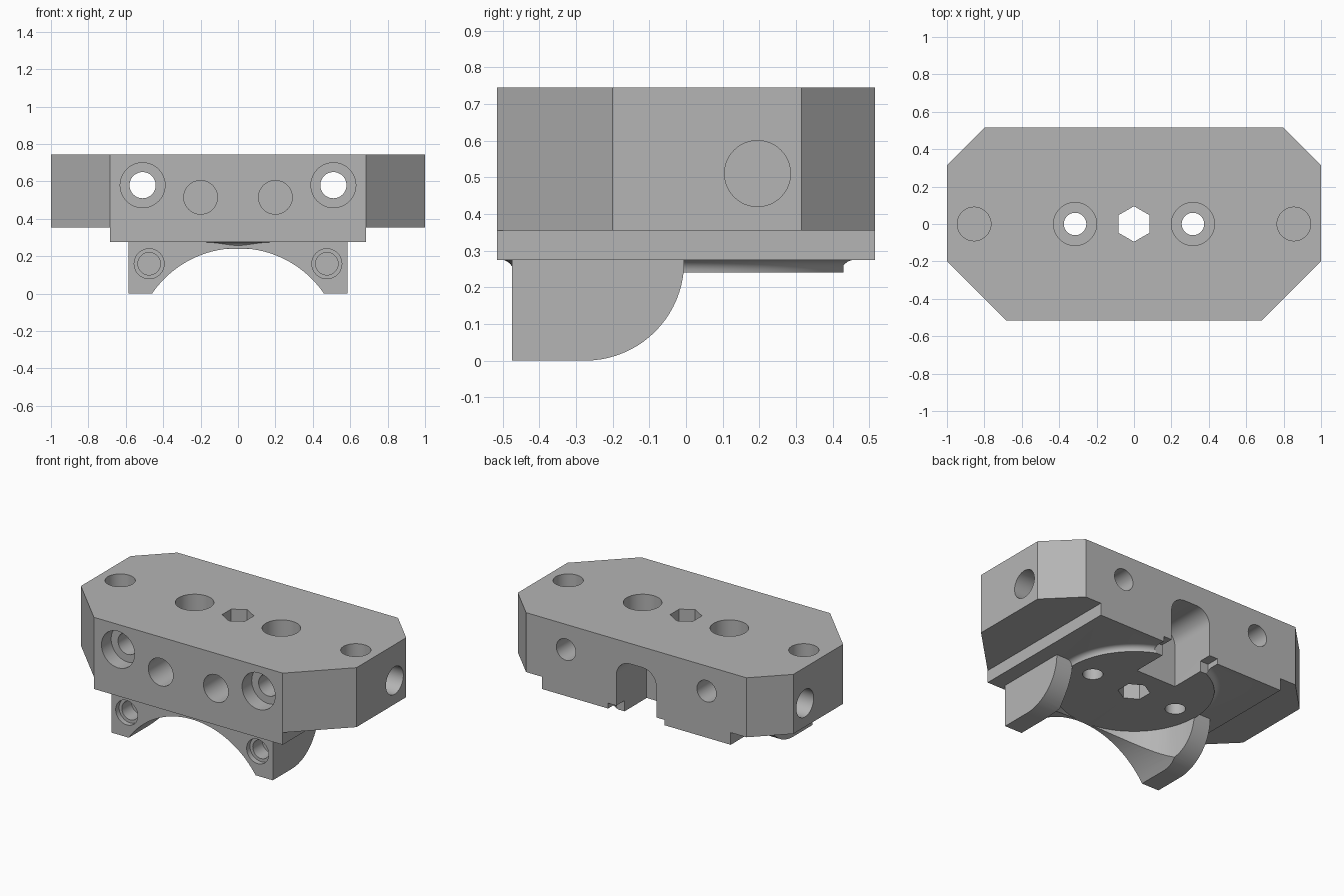
import bpy, bmesh, math
from mathutils import Vector, Matrix

if "Cube" in bpy.data.objects:
    bpy.data.objects.remove(bpy.data.objects["Cube"])

grey = bpy.data.materials.new("machined_grey")
grey.use_nodes = True
colour = (0.46, 0.46, 0.46, 1)
grey.diffuse_color = colour
grey.node_tree.nodes["Principled BSDF"].inputs["Base Color"].default_value = colour

X, Y, Z = Vector((1, 0, 0)), Vector((0, 1, 0)), Vector((0, 0, 1))


def make(name, bm):
    bmesh.ops.recalc_face_normals(bm, faces=bm.faces)
    mesh = bpy.data.meshes.new(name)
    bm.to_mesh(mesh)
    bm.free()
    mesh.materials.append(grey)
    ob = bpy.data.objects.new(name, mesh)
    bpy.context.collection.objects.link(ob)
    return ob


def prism(name, points, origin, u, v, depth):
    """Extrude a flat outline, drawn along u and v, by the vector depth."""
    bm = bmesh.new()
    face = bm.faces.new([bm.verts.new(Vector(origin) + u * a + v * b) for a, b in points])
    new = bmesh.ops.extrude_face_region(bm, geom=[face])["geom"]
    bmesh.ops.translate(bm, vec=depth, verts=[g for g in new if isinstance(g, bmesh.types.BMVert)])
    return make(name, bm)


def box(name, low, high):
    (a, b, c), (d, e, f) = low, high
    return prism(name, [(a, b), (d, b), (d, e), (a, e)], (0, 0, c), X, Y, Z * (f - c))


def drill(start, direction, radius, depth, end_radius=None, sides=48):
    """Round cutter that enters at start and runs along direction."""
    bm = bmesh.new()
    turn = direction.to_track_quat('Z', 'Y').to_matrix().to_4x4()
    place = Matrix.Translation(Vector(start) + direction * depth / 2) @ turn
    bmesh.ops.create_cone(bm, cap_ends=True, segments=sides, radius1=radius,
                          radius2=end_radius or radius, depth=depth, matrix=place)
    return make("cutter", bm)


def combine(target, tool, operation='DIFFERENCE'):
    mod = target.modifiers.new("combine", 'BOOLEAN')
    mod.operation, mod.solver, mod.object = operation, 'EXACT', tool
    bpy.context.view_layer.update()
    graph = bpy.context.evaluated_depsgraph_get()
    mesh = bpy.data.meshes.new_from_object(target.evaluated_get(graph))
    target.modifiers.clear()
    target.data = mesh
    bpy.data.objects.remove(tool)


def arc(cx, cy, r, start, end, steps):
    angles = [math.radians(start + (end - start) * i / steps) for i in range(steps + 1)]
    return [(cx + r * math.cos(t), cy + r * math.sin(t)) for t in angles]


# Main block: chamfered plate with stepped undersides at both ends
right_half = [(0.685, -0.515), (1, -0.2), (1, 0.315), (0.8, 0.515)]
outline = right_half + [(-x, y) for x, y in reversed(right_half)]
block = prism("mounting_block", outline, (0, 0, 0.275), X, Y, Z * 0.47)
for s in (-1, 1):
    combine(block, box("cutter", (min(s * 0.685, s * 1.2), -0.7, 0.1),
                       (max(s * 0.685, s * 1.2), 0.7, 0.355)))

# Saddle clamp with rounded back, arched underside and round pocket
side = [(-0.475, 0.3), (-0.475, 0)] + arc(-0.275, 0.27, 0.27, -90, 0, 20) + [(-0.005, 0.3)]
saddle = prism("saddle_clamp", side, (-0.585, 0, 0), Y, Z, X * 1.17)
rise, half = 0.243, 0.46
arch_r = (half ** 2 + rise ** 2) / (2 * rise)
combine(saddle, drill((0, -0.8, rise - arch_r), Y, arch_r, 1.2, sides=128))
combine(saddle, drill((0, 0, -0.1), Z, 0.465, 0.36, sides=96))

# Round boss with a flared rim under the block
bm = bmesh.new()
profile = [(0, 0.24)] + [(0.505 - 0.035 * math.cos(a), 0.24 + 0.035 * math.sin(a))
                         for a in [math.radians(15 * i) for i in range(7)]]
profile += [(0.505, 0.3), (0, 0.3)]
verts = [bm.verts.new((r, 0, z)) for r, z in profile]
edges = [bm.edges.new(pair) for pair in zip(verts, verts[1:])]
bmesh.ops.spin(bm, geom=verts + edges, cent=(0, 0, 0), axis=Z, angle=math.tau, steps=96)
bmesh.ops.remove_doubles(bm, verts=bm.verts, dist=0.0001)
boss = make("boss", bm)

combine(block, boss, 'UNION')
combine(block, saddle, 'UNION')

# Rear slot with rounded top, plus the wider relief at its mouth
slot = [(-0.145, 0.1), (0.145, 0.1)] + arc(0.045, 0.51, 0.1, 0, 90, 8) + arc(-0.045, 0.51, 0.1, 90, 180, 8)
combine(block, prism("cutter", slot, (0, 0.2, 0), X, Z, Y * 0.5))
combine(block, box("cutter", (-0.205, 0.43, 0.1), (0.205, 0.7, 0.31)))

# Mirrored holes
for s in (-1, 1):
    for hole in [
        ((s * 0.51, -0.6, 0.58), Y, 0.07, 1.2),        # cross bolt bore
        ((s * 0.51, -0.6, 0.58), Y, 0.12, 0.185),      # cross bolt counterbore
        ((s * 0.2, -0.6, 0.515), Y, 0.09, 0.335),      # front blind hole
        ((s * 1.1, 0.195, 0.51), X * -s, 0.09, 0.35),  # end blind hole
        ((s * 0.855, 0, 0.85), -Z, 0.09, 0.355),       # top blind hole
        ((s * 0.315, 0, 0.85), -Z, 0.06, 0.75),        # vertical bolt bore
        ((s * 0.315, 0, 0.85), -Z, 0.115, 0.305),      # vertical bolt counterbore
        ((s * 0.475, -0.5, 0.16), Y, 0.08, 0.06),      # clamp screw counterbore
        ((s * 0.475, -0.5, 0.16), Y, 0.06, 0.16),      # clamp screw hole
    ]:
        combine(block, drill(*hole))

# Central hexagonal through hole, points to front and back
combine(block, prism("cutter", arc(0, 0, 0.095, 30, 330, 5), (0, 0, 0.1), X, Y, Z * 0.8))

bpy.ops.object.select_all(action='DESELECT')
block.select_set(True)
bpy.context.view_layer.objects.active = block
bpy.ops.object.shade_smooth_by_angle(angle=math.radians(25))
